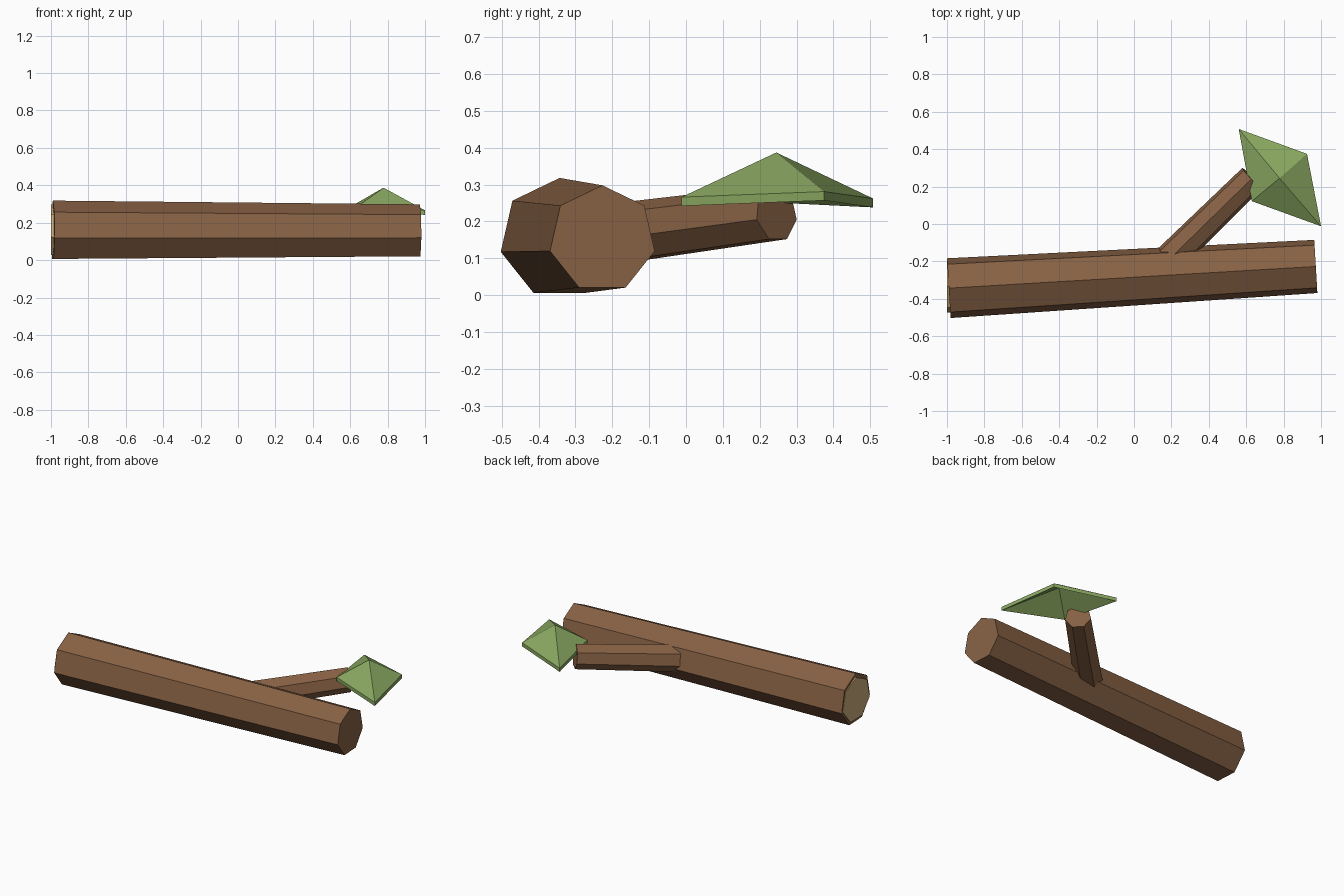
import bpy, math
from mathutils import Vector

if "Cube" in bpy.data.objects:
    bpy.data.objects.remove(bpy.data.objects["Cube"])


def material(name, rgb):
    m = bpy.data.materials.new(name)
    m.diffuse_color = (*rgb, 1)
    m.use_nodes = True
    m.node_tree.nodes["Principled BSDF"].inputs["Base Color"].default_value = m.diffuse_color
    return m


bark = material("bark brown", (0.242, 0.119, 0.058))
wood = material("cut wood tan", (0.60, 0.41, 0.195))
green = material("leaf green", (0.254, 0.392, 0.120))


def make_object(name, verts, faces, mat):
    me = bpy.data.meshes.new(name)
    me.from_pydata(verts, [], faces)
    me.materials.append(mat)
    ob = bpy.data.objects.new(name, me)
    bpy.context.collection.objects.link(ob)
    return ob


def tapered_prism(name, start, end, r0, r1, mat, sides=7):
    """Prism between two points, with one corner pointing up."""
    a, b = Vector(start), Vector(end)
    d = (b - a).normalized()
    side = Vector((0, 0, 1)).cross(d).normalized()
    up = d.cross(side)
    verts = []
    for c, r in ((a, r0), (b, r1)):
        for i in range(sides):
            t = 2 * math.pi * i / sides
            verts.append(c + r * (math.cos(t) * up - math.sin(t) * side))
    n = sides
    faces = [(i, i + n, (i + 1) % n + n, (i + 1) % n) for i in range(n)]
    faces += [tuple(range(n)), tuple(reversed(range(n, 2 * n)))]
    return make_object(name, verts, faces, mat)


# Log, side branch and the pale disc on the cut end
tapered_prism("log", (-0.99, -0.343, 0.154), (0.972, -0.227, 0.152), 0.164, 0.146, bark)
tapered_prism("branch", (0.19, -0.187, 0.165), (0.632, 0.245, 0.222), 0.085, 0.078, bark)
tapered_prism("cut_end", (-1.0, -0.335, 0.154), (-0.982, -0.335, 0.154), 0.142, 0.142, wood)

# Leaf: a folded four-sided shell, its two long tips drooping
rim = [(1.0, -0.012, 0.266), (0.925, 0.375, 0.281), (0.56, 0.508, 0.262), (0.63, 0.122, 0.281)]
top = rim + [(0.778, 0.245, 0.387)]
verts = top + [(x, y, z - 0.024) for x, y, z in top]
faces = []
for i in range(4):
    j = (i + 1) % 4
    faces += [(i, j, 4), (j + 5, i + 5, 9), (i + 5, j + 5, j, i)]
make_object("leaf", verts, faces, green)
